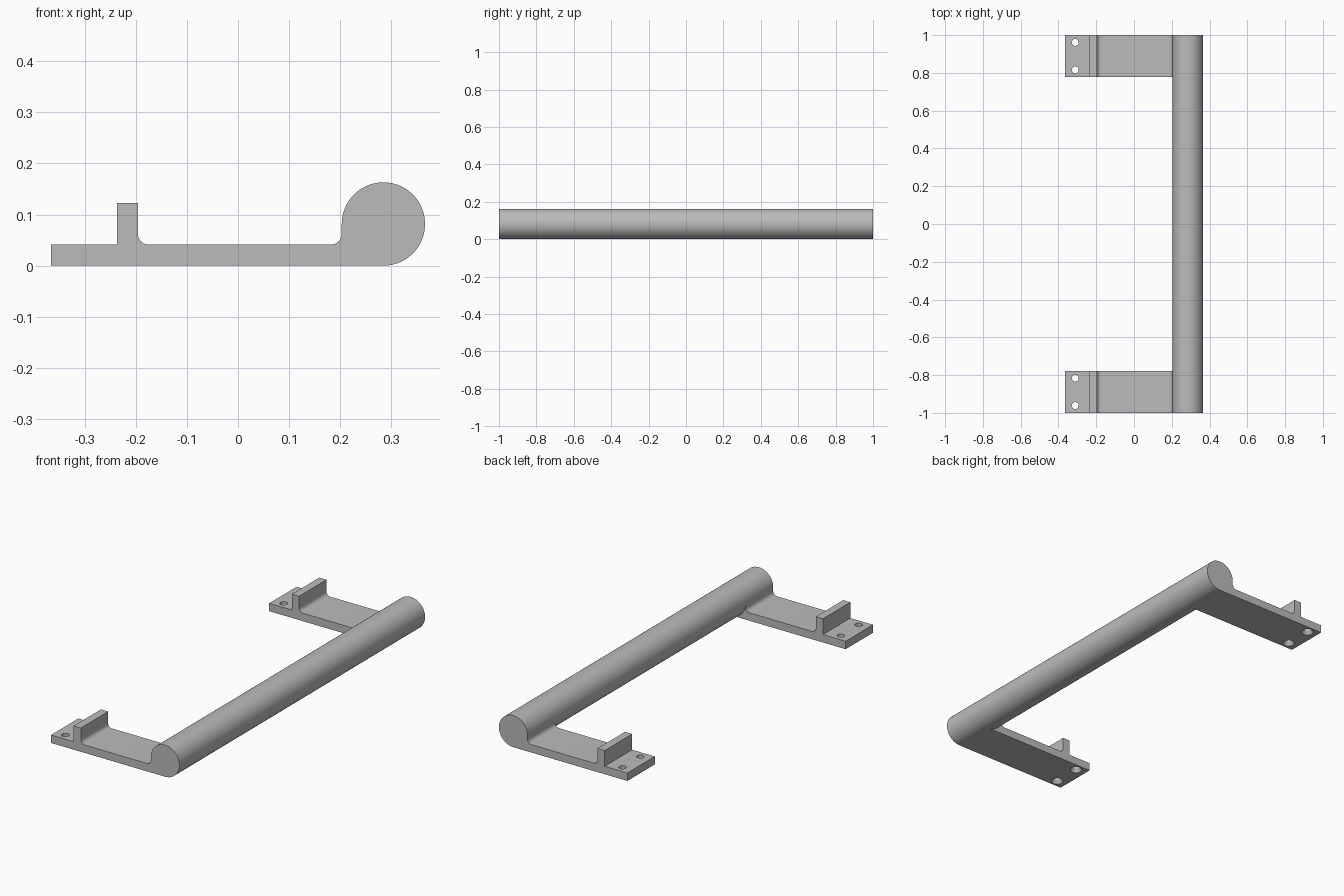
import bpy, bmesh, math
from mathutils import Matrix, Vector

cube = bpy.data.objects.get("Cube")
if cube:
    bpy.data.objects.remove(cube, do_unlink=True)

R = 0.0815            # bar radius
BAR_X = 0.2845        # bar axis
PLATE = 0.041         # plate thickness
FILLET = 0.022
INNER, OUTER = 0.777, 1.0   # bracket extent along y
HOLE_X, HOLE_INSET = -0.311, 0.039

grey = bpy.data.materials.new("satin grey metal")
grey.use_nodes = True
grey.diffuse_color = (0.5, 0.5, 0.5, 1)
grey.node_tree.nodes["Principled BSDF"].inputs["Base Color"].default_value = (0.5, 0.5, 0.5, 1)


def arc(cx, cz, r, start, end, steps):
    """Points on an arc, angles in degrees."""
    angles = [math.radians(start + (end - start) * i / steps) for i in range(steps + 1)]
    return [(cx + r * math.cos(a), cz + r * math.sin(a)) for a in angles]


def add_object(name, bm):
    bmesh.ops.recalc_face_normals(bm, faces=bm.faces)
    mesh = bpy.data.meshes.new(name)
    bm.to_mesh(mesh)
    bm.free()
    mesh.materials.append(grey)
    obj = bpy.data.objects.new(name, mesh)
    bpy.context.collection.objects.link(obj)
    return obj


def extrude_profile(name, points, y0, y1):
    """Closed x-z outline extruded along y."""
    bm = bmesh.new()
    face = bm.faces.new([bm.verts.new((x, y0, z)) for x, z in points])
    new = bmesh.ops.extrude_face_region(bm, geom=[face], use_keep_orig=True)["geom"]
    verts = [v for v in new if isinstance(v, bmesh.types.BMVert)]
    bmesh.ops.translate(bm, verts=verts, vec=Vector((0, y1 - y0, 0)))
    return add_object(name, bm)


def select_only(obj):
    bpy.ops.object.select_all(action='DESELECT')
    obj.select_set(True)
    bpy.context.view_layer.objects.active = obj


def screw_cutter(ys):
    """Countersunk screw holes, wide end at the underside."""
    bm = bmesh.new()
    rings = [(-0.01, 0.036), (0.018, 0.018), (0.06, 0.018)]
    for y in ys:
        loops = [[bm.verts.new((HOLE_X + px, y + py, z)) for px, py in arc(0, 0, r, 0, 348.75, 31)]
                 for z, r in rings]
        for low, high in zip(loops, loops[1:]):
            for i in range(len(low)):
                bm.faces.new((low[i - 1], low[i], high[i], high[i - 1]))
        bm.faces.new(loops[0])
        bm.faces.new(loops[-1])
    cutter = add_object("screw_hole_cutter", bm)
    cutter.hide_render = True
    return cutter


# Bracket outline: plate, upright stop, two fillets, and a seat hugging the bar
left = BAR_X - R
stop_l, stop_r, stop_top = -0.237, -0.196, 0.1225
outline = [(-0.366, 0)]
outline += arc(BAR_X, R, R, 270, 180, 24)
outline += arc(left - FILLET, PLATE + FILLET, FILLET, 360, 270, 10)
outline += arc(stop_r + FILLET, PLATE + FILLET, FILLET, 270, 180, 10)
outline += [(stop_r, stop_top), (stop_l, stop_top), (stop_l, PLATE), (-0.366, PLATE)]

# Round bar
parts = [extrude_profile("grip_bar", arc(BAR_X, R, R, 0, 356.25, 95), -OUTER, OUTER)]

# Two brackets with screw holes
for name, side in (("front_bracket", -1), ("back_bracket", 1)):
    bracket = extrude_profile(name, outline, side * INNER, side * OUTER)
    cutter = screw_cutter([side * (INNER + HOLE_INSET), side * (OUTER - HOLE_INSET)])
    cut = bracket.modifiers.new("screw_holes", 'BOOLEAN')
    cut.operation = 'DIFFERENCE'
    cut.solver = 'EXACT'
    cut.object = cutter
    select_only(bracket)
    bpy.ops.object.modifier_apply(modifier=cut.name)
    bpy.data.objects.remove(cutter, do_unlink=True)
    parts.append(bracket)

for part in parts:
    select_only(part)
    bpy.ops.object.shade_smooth_by_angle(angle=math.radians(30))
